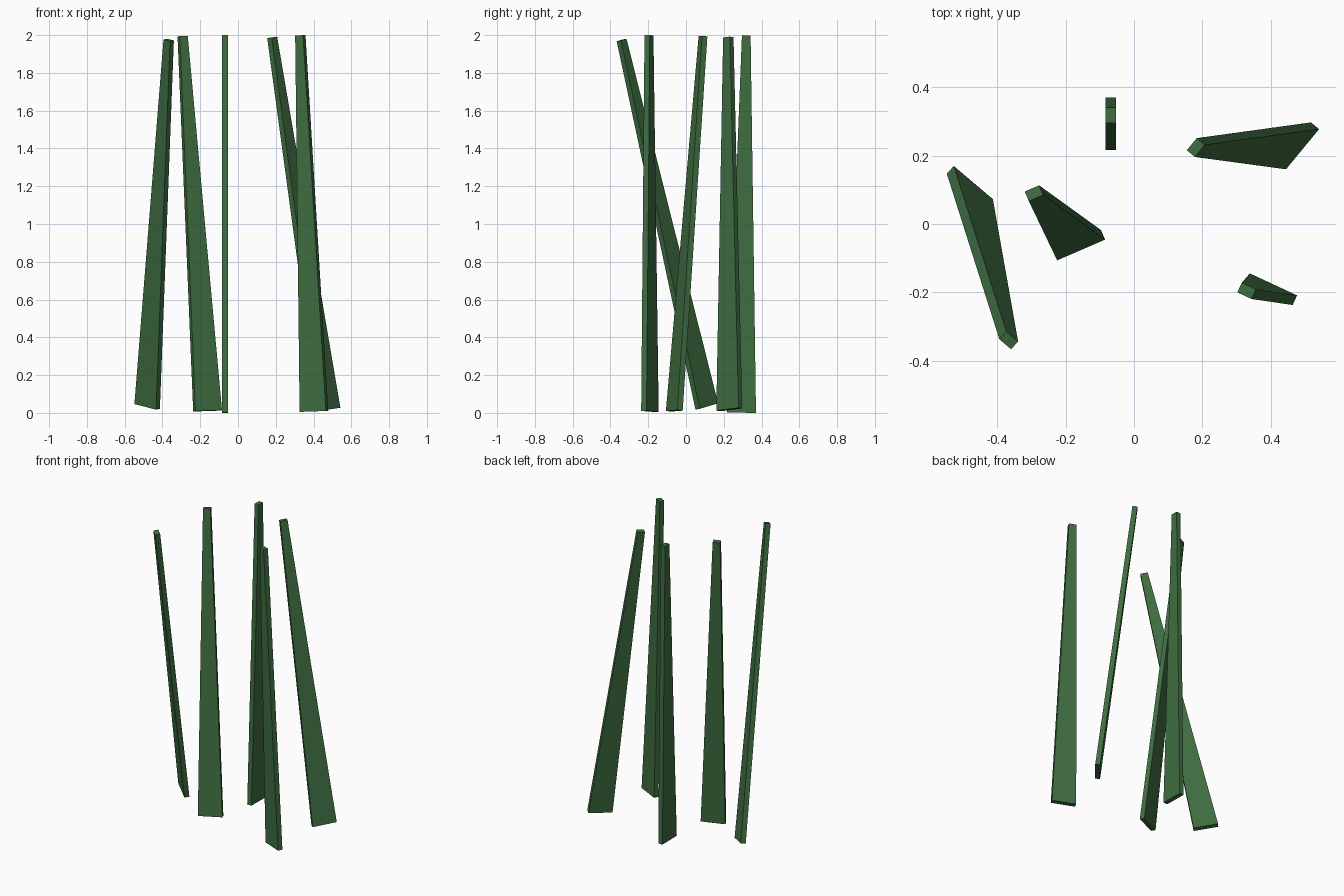
import bpy, bmesh
from mathutils import Vector

if "Cube" in bpy.data.objects:
    bpy.data.objects.remove(bpy.data.objects["Cube"])

green = bpy.data.materials.new("grass_green")
green.diffuse_color = (0.05, 0.155, 0.052, 1)
green.use_nodes = True
green.node_tree.nodes["Principled BSDF"].inputs["Base Color"].default_value = green.diffuse_color

BASE_WIDTH, TIP_WIDTH, THICKNESS = 0.153, 0.046, 0.031


def blade(name, base, tip, width_dir):
    """Tapered square-cut blade, ends perpendicular to its leaning axis."""
    base, tip = Vector(base), Vector(tip)
    axis = (tip - base).normalized()
    across = Vector((*width_dir, 0))
    across = (across - axis * across.dot(axis)).normalized()
    depth = axis.cross(across)
    bm = bmesh.new()
    rings = []
    for centre, width in ((base, BASE_WIDTH), (tip, TIP_WIDTH)):
        rings.append([bm.verts.new(centre + across * u * width / 2 + depth * v * THICKNESS / 2)
                      for u, v in ((-1, -1), (1, -1), (1, 1), (-1, 1))])
    low, high = rings
    bm.faces.new(low[::-1])
    bm.faces.new(high)
    for i in range(4):
        j = (i + 1) % 4
        bm.faces.new((low[i], low[j], high[j], high[i]))
    bmesh.ops.recalc_face_normals(bm, faces=bm.faces)
    mesh = bpy.data.meshes.new(name)
    bm.to_mesh(mesh)
    bm.free()
    mesh.materials.append(green)
    bpy.context.collection.objects.link(bpy.data.objects.new(name, mesh))


# Five separate blades of the tuft
blade("left_blade", (-0.481, 0.11, 0.034), (-0.367, -0.341, 1.974), (0.112, -0.10))
blade("middle_blade", (-0.161, -0.062, 0.011), (-0.293, 0.09, 1.994), (0.14, 0.06))
blade("upright_blade", (-0.068, 0.294, 0.001), (-0.068, 0.319, 1.999), (0, 1))
blade("back_right_blade", (0.482, 0.229, 0.018), (0.181, 0.224, 1.988), (0.097, 0.115))
blade("front_right_blade", (0.402, -0.191, 0.008), (0.330, -0.196, 1.999), (0.14, -0.065))
